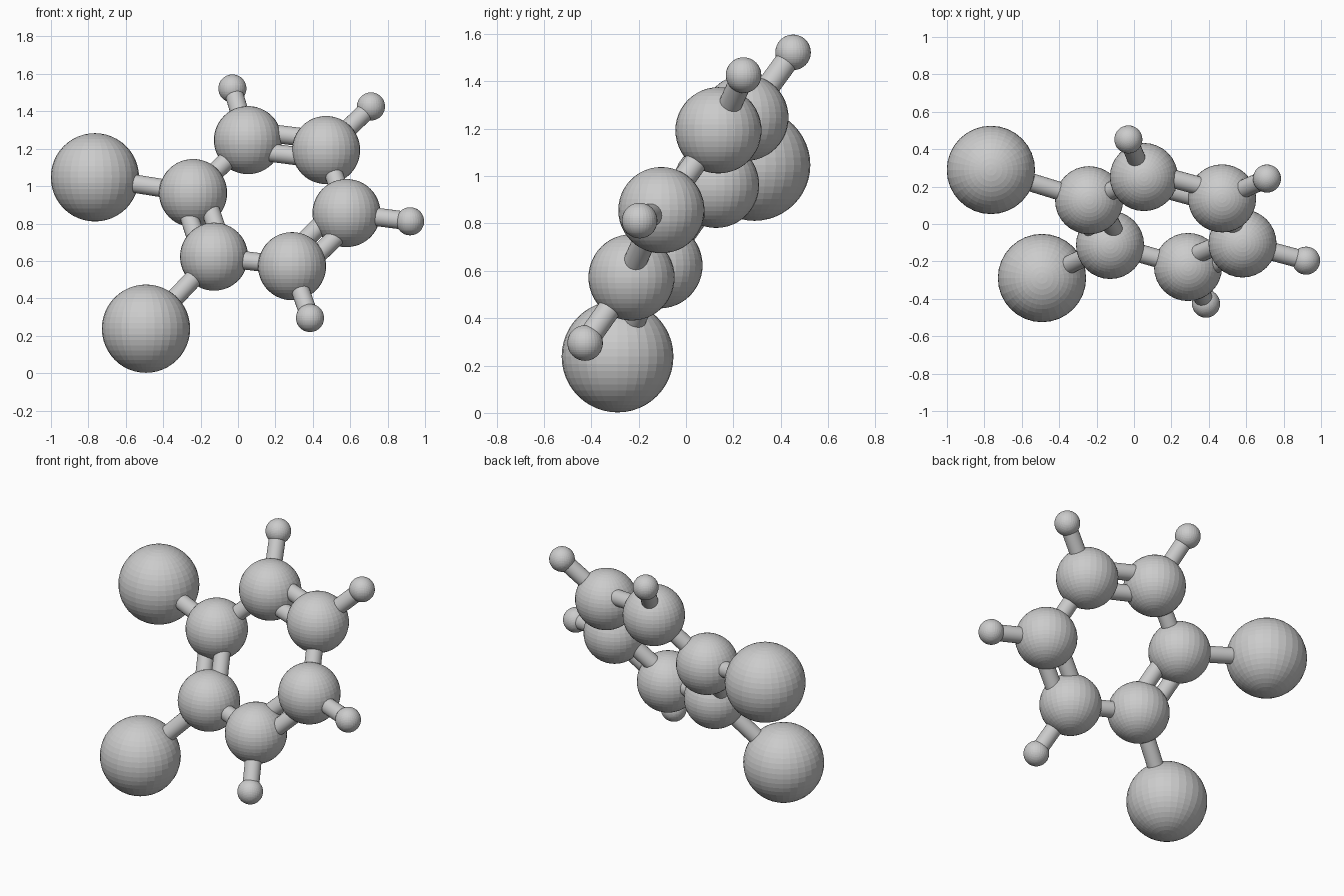
import bpy
from mathutils import Vector

cube = bpy.data.objects.get("Cube")
if cube:
    bpy.data.objects.remove(cube, do_unlink=True)

# Single plain grey
grey = bpy.data.materials.new("plain grey")
grey.use_nodes = True
colour = (0.6, 0.6, 0.6, 1)
grey.diffuse_color = colour
grey.node_tree.nodes["Principled BSDF"].inputs["Base Color"].default_value = colour

LARGE, MEDIUM, SMALL, ROD = 0.236, 0.182, 0.075, 0.049
PAIR_OFFSET = 0.06

# Ring balls in order, then the outer ball attached to each
ring = [Vector(p) for p in (
    (-0.24, 0.127, 0.963), (-0.128, -0.112, 0.623), (0.289, -0.23, 0.572),
    (0.58, -0.104, 0.856), (0.471, 0.137, 1.193), (0.053, 0.251, 1.246))]
outer = [Vector(p) for p in (
    (-0.765, 0.289, 1.047), (-0.492, -0.289, 0.238), (0.385, -0.426, 0.295),
    (0.92, -0.196, 0.812), (0.711, 0.243, 1.426), (-0.03, 0.452, 1.522))]
centre = sum(ring, Vector()) / len(ring)


def finish(name):
    ob = bpy.context.object
    ob.name = name
    ob.data.materials.append(grey)
    return ob


def ball(name, position, radius):
    bpy.ops.mesh.primitive_uv_sphere_add(segments=32, ring_count=24,
                                         radius=radius, location=position)
    finish(name)


def rod(name, a, b):
    axis = b - a
    bpy.ops.mesh.primitive_cylinder_add(vertices=24, radius=ROD,
                                        depth=axis.length, location=(a + b) / 2)
    ob = finish(name)
    ob.rotation_euler = axis.to_track_quat('Z', 'Y').to_euler()
    bpy.ops.object.shade_smooth_by_angle()


for i, (inner, tip) in enumerate(zip(ring, outer)):
    # Ring ball, its outer ball and the rod between them
    ball(f"ring_ball_{i + 1}", inner, MEDIUM)
    ball(f"outer_ball_{i + 1}", tip, LARGE if i < 2 else SMALL)
    rod(f"outer_rod_{i + 1}", inner, tip)

    # Ring rods alternate between a pair in the ring plane and a single one
    following = ring[(i + 1) % len(ring)]
    if i % 2 == 0:
        along = (following - inner).normalized()
        outward = (inner + following) / 2 - centre
        outward = (outward - along * outward.dot(along)).normalized()
        for side, label in ((1, "outer"), (-1, "inner")):
            shift = outward * PAIR_OFFSET * side
            rod(f"double_rod_{label}_{i + 1}", inner + shift, following + shift)
    else:
        rod(f"single_rod_{i + 1}", inner, following)
